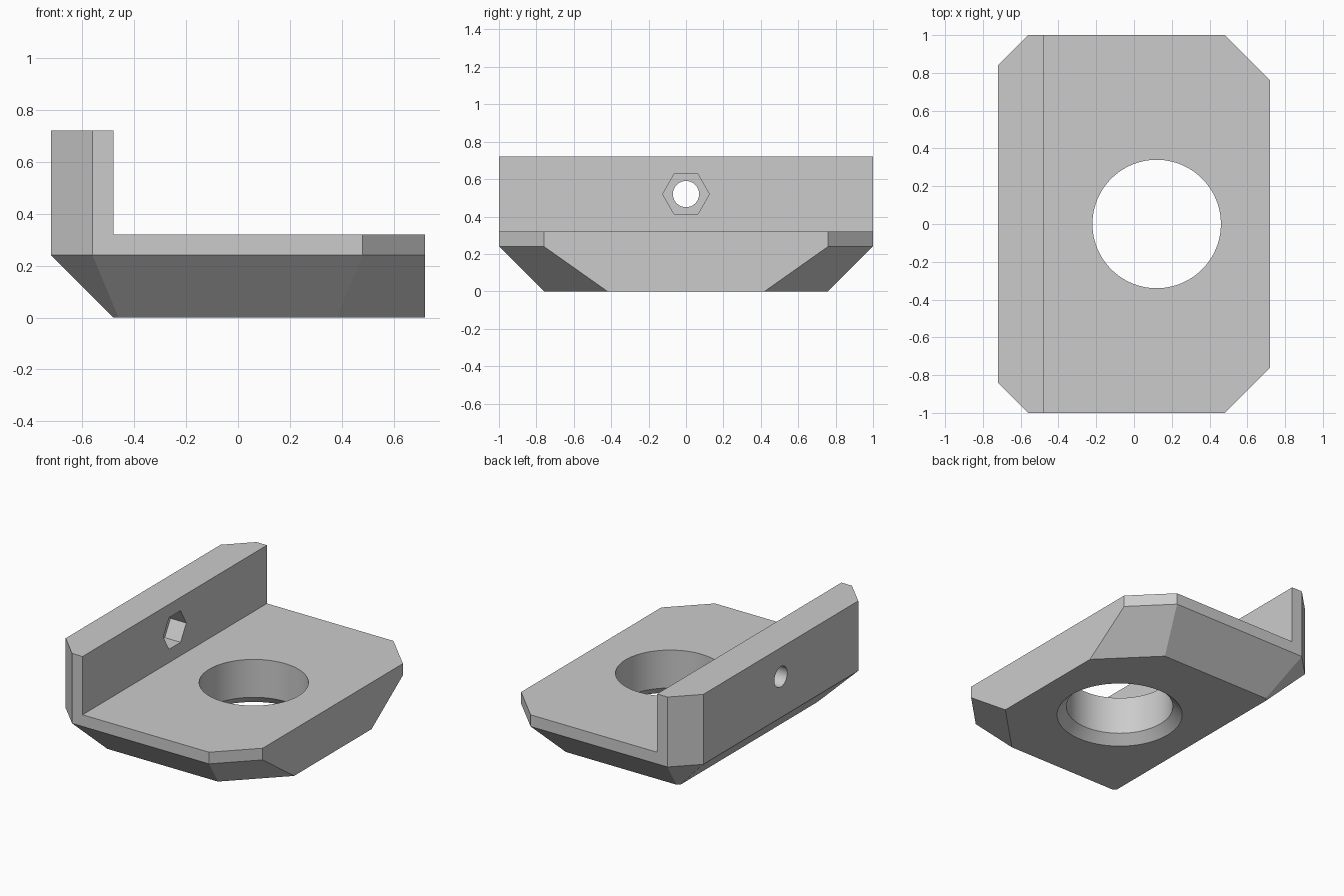
import bpy
import bmesh
from math import cos, sin, pi, radians

cube = bpy.data.objects.get("Cube")
if cube:
    bpy.data.objects.remove(cube, do_unlink=True)

grey = bpy.data.materials.new("plain grey")
grey.use_nodes = True
colour = (0.6, 0.6, 0.6, 1)
grey.diffuse_color = colour
grey.node_tree.nodes["Principled BSDF"].inputs["Base Color"].default_value = colour


def loft(name, rings):
    """Closed solid through rings that have equal point counts."""
    bm = bmesh.new()
    loops = [[bm.verts.new(p) for p in ring] for ring in rings]
    for a, b in zip(loops, loops[1:]):
        for i in range(len(a)):
            j = (i + 1) % len(a)
            bm.faces.new((a[i], a[j], b[j], b[i]))
    bm.faces.new(loops[0])
    bm.faces.new(loops[-1])
    bmesh.ops.recalc_face_normals(bm, faces=bm.faces)
    mesh = bpy.data.meshes.new(name)
    bm.to_mesh(mesh)
    bm.free()
    mesh.materials.append(grey)
    obj = bpy.data.objects.new(name, mesh)
    bpy.context.collection.objects.link(obj)
    return obj


def mirrored(half, z):
    """Outline from its +y half, mirrored across y = 0."""
    return [(x, y, z) for x, y in half] + [(x, -y, z) for x, y in reversed(half)]


def circle_z(x, r, z, n=96):
    return [(x + r * cos(2 * pi * i / n), r * sin(2 * pi * i / n), z) for i in range(n)]


def circle_x(x, r, z, n):
    return [(x, r * cos(2 * pi * i / n), z + r * sin(2 * pi * i / n)) for i in range(n)]


def cut(obj, cutter):
    cutter.hide_render = True
    mod = obj.modifiers.new("cut", 'BOOLEAN')
    mod.operation = 'DIFFERENCE'
    mod.solver = 'EXACT'
    mod.object = cutter
    bpy.context.view_layer.objects.active = obj
    bpy.ops.object.modifier_apply(modifier=mod.name)
    bpy.data.objects.remove(cutter, do_unlink=True)


# Block with cut corners and a sloped underside
upper = [(0.72, 0.76), (0.48, 1), (-0.56, 1), (-0.72, 0.84)]
lower = [(0.72, 0.42), (0.38, 0.76), (-0.46, 0.76), (-0.48, 0.74)]
bracket = loft("angle_bracket", [mirrored(lower, 0), mirrored(upper, 0.24),
                                 mirrored(upper, 0.72)])

# Step that leaves the base plate and the upright wall
step = [(1, 2), (-0.48, 2)]
cut(bracket, loft("step_cutter", [mirrored(step, 0.32), mirrored(step, 1)]))

# Large hole with a countersink below
cut(bracket, loft("large_hole_cutter", [circle_z(0.12, 0.42, -0.02),
                                        circle_z(0.12, 0.34, 0.06),
                                        circle_z(0.12, 0.34, 1)]))

# Bolt hole and hexagonal nut pocket in the wall
cut(bracket, loft("bolt_hole_cutter", [circle_x(x, 0.07, 0.52, 48) for x in (-1, 0)]))
cut(bracket, loft("nut_pocket_cutter", [circle_x(x, 0.125, 0.52, 6) for x in (-0.6, 0)]))

# Smooth hole walls, crisp edges
bpy.ops.object.select_all(action='DESELECT')
bracket.select_set(True)
bpy.context.view_layer.objects.active = bracket
bpy.ops.object.shade_smooth_by_angle(angle=radians(20))
